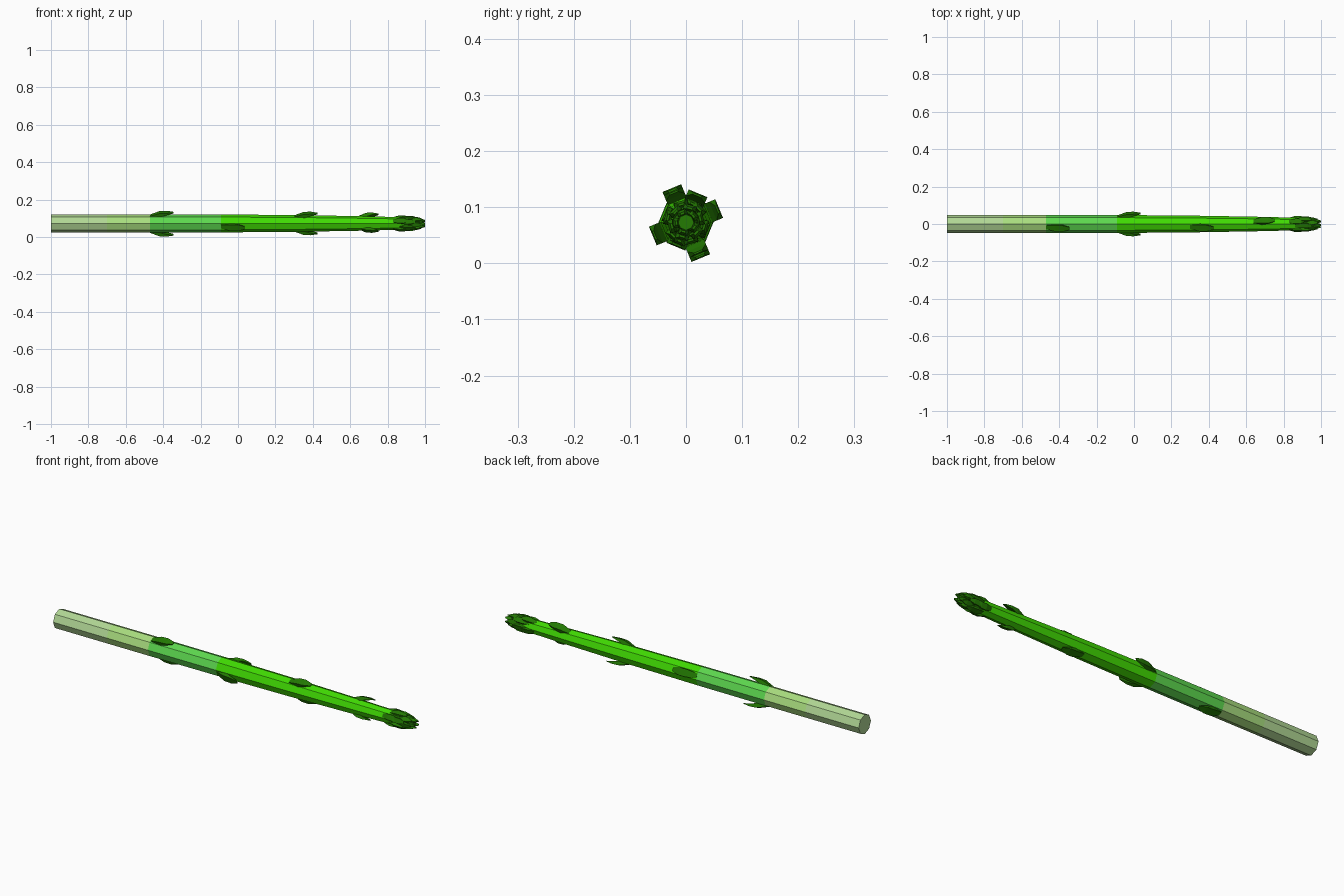
import bpy, bmesh, math
from mathutils import Vector

if "Cube" in bpy.data.objects:
    bpy.data.objects.remove(bpy.data.objects["Cube"])

CZ = 0.073  # height of the stem axis


def material(name, rgb):
    m = bpy.data.materials.new(name)
    m.diffuse_color = (*[(c / 255) ** 2.2 for c in rgb], 1)
    m.use_nodes = True
    m.node_tree.nodes["Principled BSDF"].inputs["Base Color"].default_value = m.diffuse_color
    return m


pale = material("pale base green", (176, 215, 148))
light = material("light green", (168, 221, 126))
mid = material("mid green", (94, 216, 80))
bright = material("bright green", (66, 218, 10))
dark = material("dark scale green", (40, 122, 10))


def finish(bm, name, mats):
    bmesh.ops.recalc_face_normals(bm, faces=bm.faces)
    me = bpy.data.meshes.new(name)
    bm.to_mesh(me)
    bm.free()
    for m in mats:
        me.materials.append(m)
    ob = bpy.data.objects.new(name, me)
    bpy.context.collection.objects.link(ob)
    return ob


def loft(bm, rings, bands=None):
    """Skin equal-sized point rings and cap both ends."""
    vs = [[bm.verts.new(p) for p in r] for r in rings]
    n = len(vs[0])
    for k, (a, b) in enumerate(zip(vs, vs[1:])):
        for i in range(n):
            j = (i + 1) % n
            f = bm.faces.new((a[i], a[j], b[j], b[i]))
            f.material_index = bands[k] if bands else 0
    bm.faces.new(vs[0])
    bm.faces.new(vs[-1]).material_index = bands[-1] if bands else 0


# octagonal stem with colour bands along its length
profile = [(-1, .049), (-.7, .049), (-.47, .049), (-.09, .048), (.3, .045),
           (.65, .039), (.86, .034), (.93, .026), (.985, .014)]
rings = [[(x, r * math.cos(math.radians(45 * i)),
           CZ + r * math.sin(math.radians(45 * i))) for i in range(8)]
         for x, r in profile]
bm = bmesh.new()
loft(bm, rings, [0, 1, 2, 3, 3, 3, 3, 4])
finish(bm, "stem", [pale, light, mid, bright, dark])


def scale(bm, x0, length, angle, width, sections):
    """Leaf scale: sections are (t, inner radius, outer radius, width factor)."""
    a = math.radians(angle)
    out = Vector((0, math.cos(a), math.sin(a)))
    side = Vector((0, -math.sin(a), math.cos(a)))
    rings = []
    for t, ri, ro, w in sections:
        c = Vector((x0 + t * length, 0, CZ))
        s = side * width * w / 2
        rings.append([c + out * ri - s, c + out * ri + s,
                      c + out * ro + s, c + out * ro - s])
    loft(bm, rings)


# paired scales spaced up the stem
bm = bmesh.new()
for x0, r, angle, low in [(-.47, .046, 112.5, .003), (-.09, .044, 22.5, 0),
                          (.3, .041, 112.5, 0), (.64, .036, 67.5, -.009)]:
    for a, r in ((angle, r), (angle + 180, r + low)):
        scale(bm, x0, .125 if x0 < .6 else .11, a, .036,
              [(0, r - .006, r + .001, .6), (.4, r - .004, r + .018, 1),
               (.7, r + .008, r + .02, 1), (1, r + .015, r + .018, .45)])
finish(bm, "stem_scales", [dark])

# overlapping scales around the tip
bm = bmesh.new()
for x0, length, r, n, off, w in [(.83, .08, .033, 4, 67.5, .028), (.86, .09, .031, 6, 45, .026),
                                 (.9, .08, .024, 6, 15, .024), (.93, .07, .015, 5, 40, .018)]:
    for i in range(n):
        scale(bm, x0, length, off + 360 * i / n, w,
              [(0, r - .008, r, .6), (.4, r - .006, r + .008, 1),
               (.75, r - .002, r + .008, .95), (1, r, r + .004, .4)])
finish(bm, "tip_scales", [dark])
